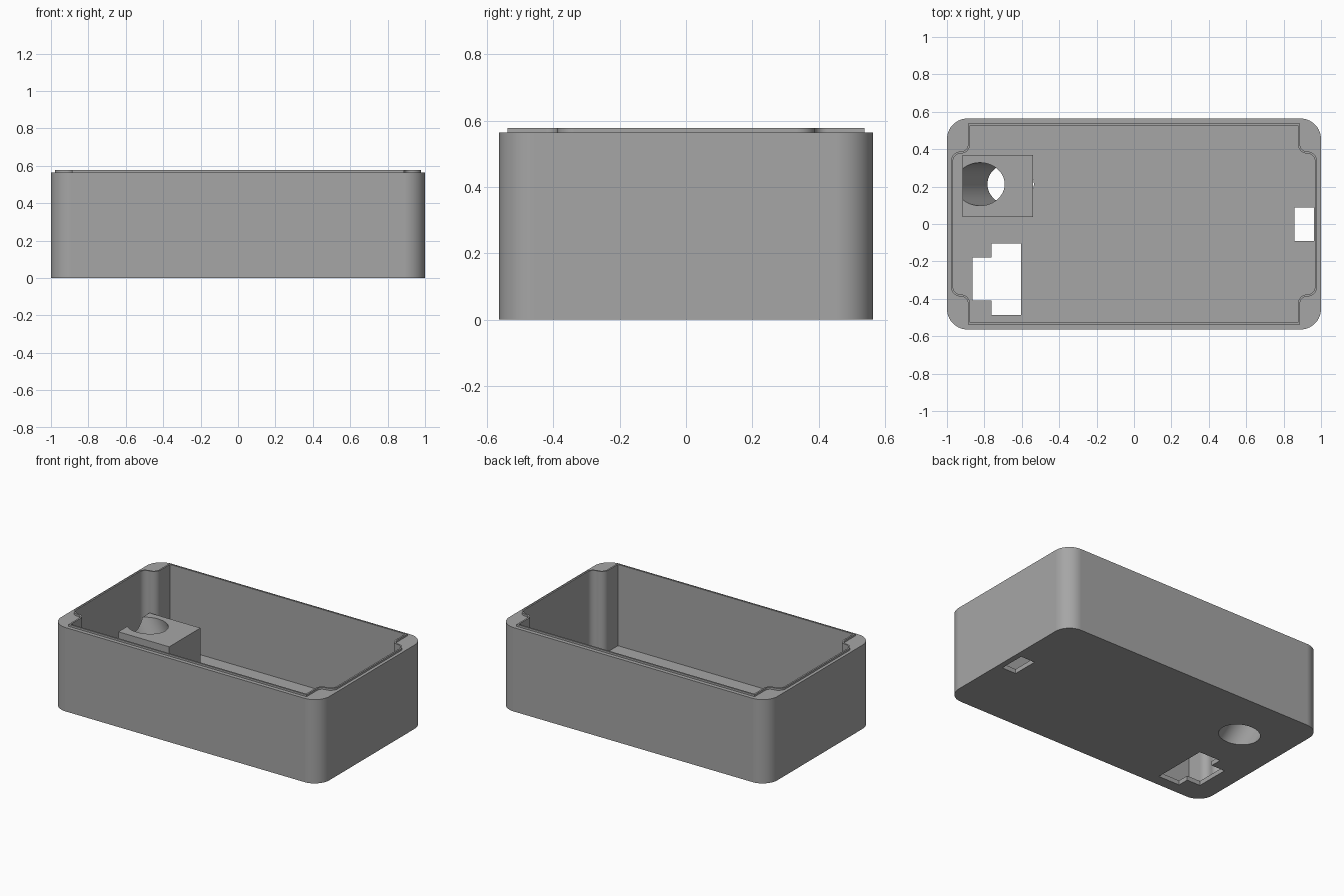
import bpy, bmesh
from math import sin, cos, tan, radians

if "Cube" in bpy.data.objects:
    bpy.data.objects.remove(bpy.data.objects["Cube"])

H, LIP, FLOOR = 0.565, 0.578, 0.03


def arc(cx, cy, rx, a0, a1, n, ry=None):
    ry = rx if ry is None else ry
    return [(cx + rx * cos(radians(a0 + (a1 - a0) * i / n)),
             cy + ry * sin(radians(a0 + (a1 - a0) * i / n))) for i in range(n + 1)]


def four_way(q):
    """Mirror a counter-clockwise first-quadrant outline into a closed loop."""
    out = []
    for sx, sy in ((1, 1), (-1, 1), (-1, -1), (1, -1)):
        out += [(x * sx, y * sy) for x, y in (q if sx == sy else q[::-1])]
    return out


def rect(x0, x1, y0, y1):
    return [(x0, y0), (x1, y0), (x1, y1), (x0, y1)]


def prism(name, pts, z0, z1, shift=0.0):
    """Extrude an outline from z0 to z1, optionally leaning along x."""
    bm = bmesh.new()
    lo = [bm.verts.new((x, y, z0)) for x, y in pts]
    hi = [bm.verts.new((x + shift, y, z1)) for x, y in pts]
    bm.faces.new(lo[::-1])
    bm.faces.new(hi)
    n = len(pts)
    for i in range(n):
        j = (i + 1) % n
        bm.faces.new((lo[i], lo[j], hi[j], hi[i]))
    bmesh.ops.recalc_face_normals(bm, faces=bm.faces)
    me = bpy.data.meshes.new(name)
    bm.to_mesh(me)
    bm.free()
    ob = bpy.data.objects.new(name, me)
    bpy.context.collection.objects.link(ob)
    return ob


def combine(target, tool, op):
    m = target.modifiers.new("bool", 'BOOLEAN')
    m.operation, m.solver, m.object = op, 'EXACT', tool
    bpy.context.view_layer.objects.active = target
    bpy.ops.object.modifier_apply(modifier=m.name)
    bpy.data.objects.remove(tool, do_unlink=True)


def cavity_outline(o):
    """Inside outline with rounded corner posts, grown outward by o."""
    q = arc(0.925, 0.334, 0.043 + o, 0, 90, 8)         # fillet into side wall
    q += arc(0.925, 0.425, 0.048 - o, 270, 180, 8)[1:]  # nose of the post
    q.append((0.877 + o, 0.527 + o))
    return four_way(q)


# Outer body with rounded vertical corners, plus raised sealing lip
box = prism("enclosure_box", four_way(arc(0.89, 0.454, 0.11, 0, 90, 14)), 0, H)
combine(box, prism("lip", cavity_outline(0.011), 0.3, LIP), 'UNION')
combine(box, prism("cavity", cavity_outline(0), FLOOR, 0.8), 'DIFFERENCE')

# Angled cable block standing on the floor
combine(box, prism("block", rect(-0.918, -0.539, 0.037, 0.37), 0.015, 0.30), 'UNION')

# Slanted round bore through block and floor
lean, r, z0, z1 = tan(radians(30)), 0.115, -0.05, 0.304
bore = arc(-0.651 - z0 * lean, 0.213, r / cos(radians(30)), 0, 360, 48, r)[:-1]
combine(box, prism("bore", bore, z0, z1, -(z1 - z0) * lean), 'DIFFERENCE')

# Stepped socket opening and small slot in the floor
socket = [(-0.604, -0.486), (-0.604, -0.103), (-0.763, -0.103), (-0.763, -0.18),
          (-0.863, -0.18), (-0.863, -0.41), (-0.763, -0.41), (-0.763, -0.486)]
combine(box, prism("socket", socket[::-1], -0.1, 0.1), 'DIFFERENCE')
combine(box, prism("slot", rect(0.857, 0.962, -0.09, 0.087), -0.1, 0.1), 'DIFFERENCE')

# Dark grey plastic
grey = bpy.data.materials.new("dark_grey")
grey.diffuse_color = (0.38, 0.38, 0.38, 1)
grey.use_nodes = True
grey.node_tree.nodes["Principled BSDF"].inputs["Base Color"].default_value = grey.diffuse_color
box.data.materials.clear()
box.data.materials.append(grey)
for p in box.data.polygons:
    p.material_index = 0

# Smooth curved walls, keep hard edges and flat sides
bpy.ops.object.select_all(action='DESELECT')
box.select_set(True)
bpy.context.view_layer.objects.active = box
bpy.ops.object.shade_smooth_by_angle(angle=radians(30))
wn = box.modifiers.new("flat_sides", 'WEIGHTED_NORMAL')
wn.keep_sharp = True
